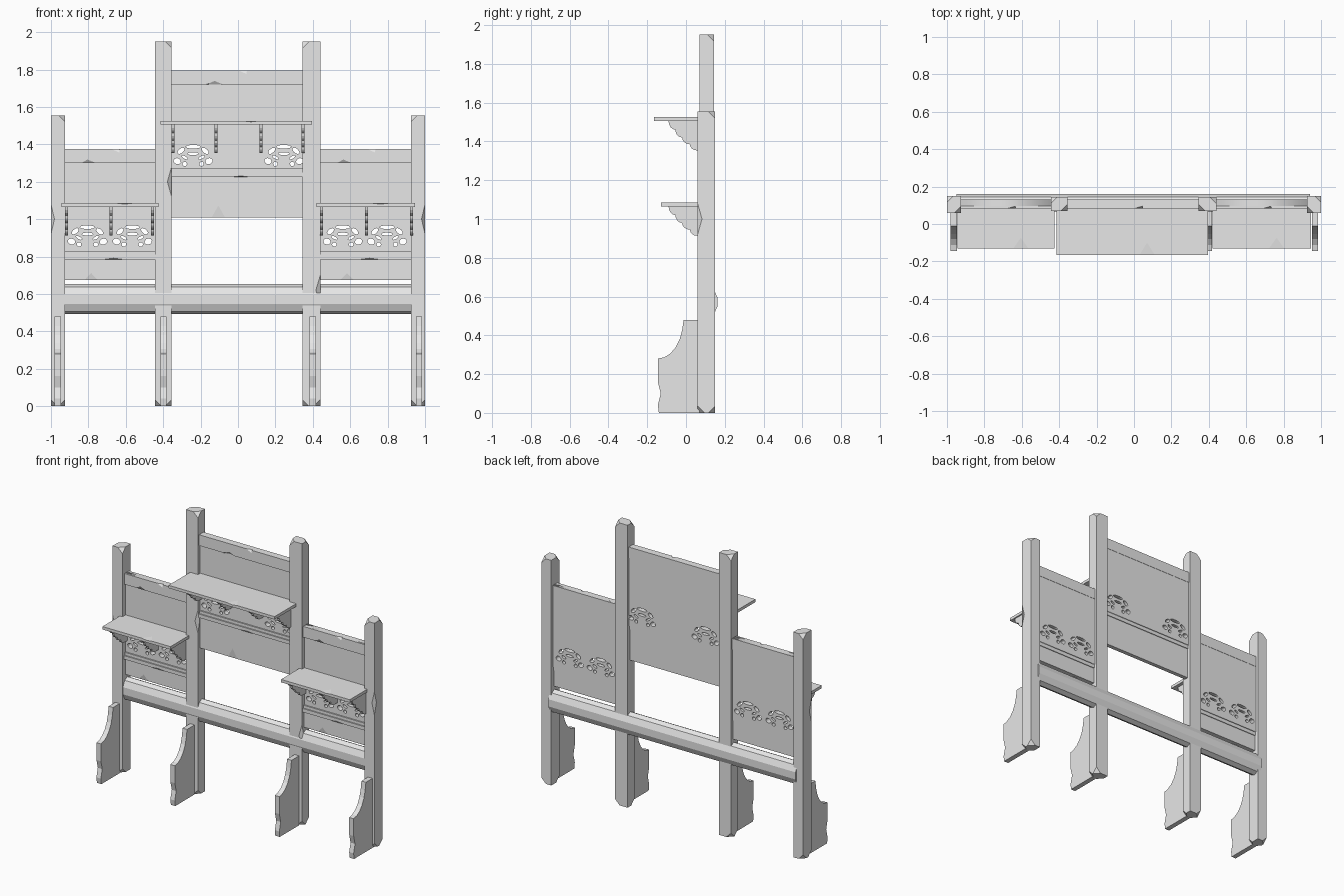
import bpy, bmesh, math
from mathutils import Vector, Matrix

cube = bpy.data.objects.get("Cube")
if cube:
    bpy.data.objects.remove(cube, do_unlink=True)

# Single plain grey material
GREY = (0.8, 0.8, 0.8, 1)
grey = bpy.data.materials.new("plain grey")
grey.use_nodes = True
grey.diffuse_color = GREY
for node in grey.node_tree.nodes:
    if node.type == 'BSDF_PRINCIPLED':
        node.inputs["Base Color"].default_value = GREY


def add_mesh(name, mesh):
    mesh.materials.clear()
    mesh.materials.append(grey)
    obj = bpy.data.objects.new(name, mesh)
    bpy.context.scene.collection.objects.link(obj)
    return obj


def finish(name, bm):
    bmesh.ops.recalc_face_normals(bm, faces=bm.faces)
    mesh = bpy.data.meshes.new(name)
    bm.to_mesh(mesh)
    bm.free()
    return add_mesh(name, mesh)


def nearest(bm, point):
    return min(bm.verts, key=lambda v: (v.co - point).length)


def box(name, x, y, z, corners=(), chips=()):
    """Box with worn corners (sign triples) and edge chips (axis, place, half length, signs)."""
    spans = (x, y, z)
    centre = Vector([(a + b) / 2 for a, b in spans])
    half = Vector([(b - a) / 2 for a, b in spans])
    bm = bmesh.new()
    bmesh.ops.create_cube(bm, size=2, matrix=Matrix.Translation(centre) @ Matrix.Diagonal((*half, 1)))

    def at(signs):
        return centre + Vector([h * s for h, s in zip(half, signs)])

    for axis, place, size, signs in chips:
        normal = Vector([float(i == axis) for i in range(3)])
        for level in (place - 4 * size, place, place + 4 * size):
            bmesh.ops.bisect_plane(bm, geom=bm.verts[:] + bm.edges[:] + bm.faces[:],
                                   plane_co=normal * level, plane_no=normal)
        spot = at(signs)
        spot[axis] = place
        bmesh.ops.bevel(bm, geom=[nearest(bm, spot)], offset=25, offset_type='PERCENT',
                        segments=1, profile=0.5, affect='VERTICES')
    for signs in corners:
        bmesh.ops.bevel(bm, geom=[nearest(bm, at(signs))], offset=0.035, offset_type='OFFSET',
                        segments=1, profile=0.5, affect='VERTICES')
    return finish(name, bm)


def side_profile(name, points, x0, x1):
    """Extrude a (y, z) outline along x."""
    bm = bmesh.new()
    face = bm.faces.new([bm.verts.new((x0, y, z)) for y, z in points])
    result = bmesh.ops.extrude_face_region(bm, geom=[face])
    moved = [g for g in result["geom"] if isinstance(g, bmesh.types.BMVert)]
    bmesh.ops.translate(bm, verts=moved, vec=(x1 - x0, 0, 0))
    return finish(name, bm)


def pierced_panel(name, x, y, z, holes):
    """Upright board with leaf-shaped openings."""
    curve = bpy.data.curves.new(name, 'CURVE')
    curve.dimensions = '2D'
    curve.fill_mode = 'BOTH'
    curve.extrude = (y[1] - y[0]) / 2
    outline = [(x[0], z[0]), (x[1], z[0]), (x[1], z[1]), (x[0], z[1])]
    for points in [outline] + holes:
        spline = curve.splines.new('POLY')
        spline.points.add(len(points) - 1)
        spline.use_cyclic_u = True
        for p, (px, pz) in zip(spline.points, points):
            p.co = (px, pz, 0, 1)
    temp = bpy.data.objects.new(name + "_outline", curve)
    bpy.context.scene.collection.objects.link(temp)
    graph = bpy.context.evaluated_depsgraph_get()
    mesh = bpy.data.meshes.new_from_object(temp.evaluated_get(graph))
    bpy.data.objects.remove(temp, do_unlink=True)
    mesh.transform(Matrix.Translation((0, sum(y) / 2, 0)) @ Matrix.Rotation(math.pi / 2, 4, 'X'))
    mesh.name = name
    return add_mesh(name, mesh)


# Leaf openings: offset x, offset z, half length, half height, tilt
LEAVES = [(0, .057, .04, .01, 0), (0, .02, .03, .008, 0), (.065, .035, .022, .012, -.7),
          (.045, 0, .018, .007, .5), (.085, -.02, .02, .016, .3), (.045, -.035, .012, .012, 0)]


def ornament(cx, cz):
    holes = []
    for ox, oz, w, h, tilt in LEAVES:
        for side in ((1, -1) if ox else (1,)):
            ring = []
            for i in range(10):
                a = math.tau * i / 10
                u, v = w * math.cos(a), h * math.sin(a)
                px = ox + u * math.cos(tilt) - v * math.sin(tilt)
                ring.append((cx + side * px, cz + oz + u * math.sin(tilt) + v * math.cos(tilt)))
            holes.append(ring)
    return holes


# Posts
for side, tag in ((-1, "right"), (1, "left")):
    worn = [(-side, -1, 1), (side, 1, 1), (-1, -1, -1), (1, -1, -1), (side, 1, -1)]
    outer = sorted((side * 1.0, side * 0.925))
    box(tag + "_outer_post", outer, (.06, .15), (0, 1.555), worn,
        [(2, 1.0, .08, (side, -1, 0))])
    inner = (-.445, -.355) if side < 0 else (.345, .44)
    box(tag + "_inner_post", inner, (.07, .145), (0, 1.95), worn,
        [(2, 1.2 if side < 0 else .62, .08, (1, -1, 0))])

# Feet with a hollowed front
foot = [(.07, 0), (-.14, 0), (-.145, .04), (-.13, .1), (-.145, .16), (-.145, .28)]
foot += [(-.145 + .13 * math.sin(a), .48 - .2 * math.cos(a))
         for a in (math.pi / 2 * i / 6 for i in range(1, 6))]
foot += [(-.012, .48), (.07, .48)]
for name, cx in (("right_outer_foot", -.963), ("right_inner_foot", -.398),
                 ("left_inner_foot", .4), ("left_outer_foot", .968)):
    side_profile(name, foot, cx - .017, cx + .017)

# Long faceted rail
log = [(.114 + .05 * math.cos(a), .572 + .08 * math.sin(a))
       for a in (math.tau * (i + .5) / 10 for i in range(10))]
side_profile("long_rail", log, -.95, .94)

# Scalloped bracket outline, relative to the shelf underside
STEPS = [(-.09, 0), (-.055, -.045), (-.02, -.085), (.02, -.12), (.058, -.152)]
scallop = [STEPS[0]]
for (ya, za), (yb, zb) in zip(STEPS, STEPS[1:]):
    for i in range(1, 5):
        t = math.pi / 2 * i / 4
        scallop.append((yb - (yb - ya) * math.cos(t), za + (zb - za) * math.sin(t)))
scallop += [(.1, -.152), (.1, 0)]


def bay(tag, x, bottom, ledge, top, shelf_x, shelf_front, shelf_top, brackets, ornaments, oz):
    mid = sum(x) / 2
    holes = [ring for cx in ornaments for ring in ornament(cx, oz)]
    pierced_panel(tag + "_upper_panel", x, (.095, .13), (ledge, top), holes)
    box(tag + "_top_board", x, (.083, .132), (top - .075, top), (),
        [(0, mid - .12, .045, (0, -1, -1)), (0, mid + .05, .05, (0, -1, 1))])
    box(tag + "_lower_panel", x, (.092, .12), (bottom, ledge + .01), (),
        [(0, mid - .1, .035, (0, -1, -1))])
    box(tag + "_moulding", x, (.078, .125), (ledge - .025, ledge), (),
        [(0, mid + .02, .05, (0, -1, -1))])
    box(tag + "_moulding_cap", x, (.086, .128), (ledge, ledge + .02))
    box(tag + "_shelf", shelf_x, (shelf_front, .095), (shelf_top - .02, shelf_top), (),
        [(0, sum(shelf_x) / 2 + .08, .04, (0, -1, 1))])
    for n, cx in enumerate(brackets, 1):
        outline = [(y, shelf_top - .02 + z) for y, z in scallop]
        side_profile(f"{tag}_bracket_{n}", outline, cx - .008, cx + .008)


# Three bays between the posts
bay("right", (-.93, -.44), .675, .81, 1.375, (-.945, -.425), -.13, 1.085,
    (-.917, -.68, -.457), (-.805, -.565), .9)
bay("centre", (-.36, .35), 1.01, 1.25, 1.795, (-.415, .395), -.165, 1.525,
    (-.348, -.118, .122, .348), (-.24, .245), 1.33)
bay("left", (.435, .93), .675, .81, 1.375, (.42, .945), -.13, 1.085,
    (.446, .687, .928), (.56, .797), .9)
